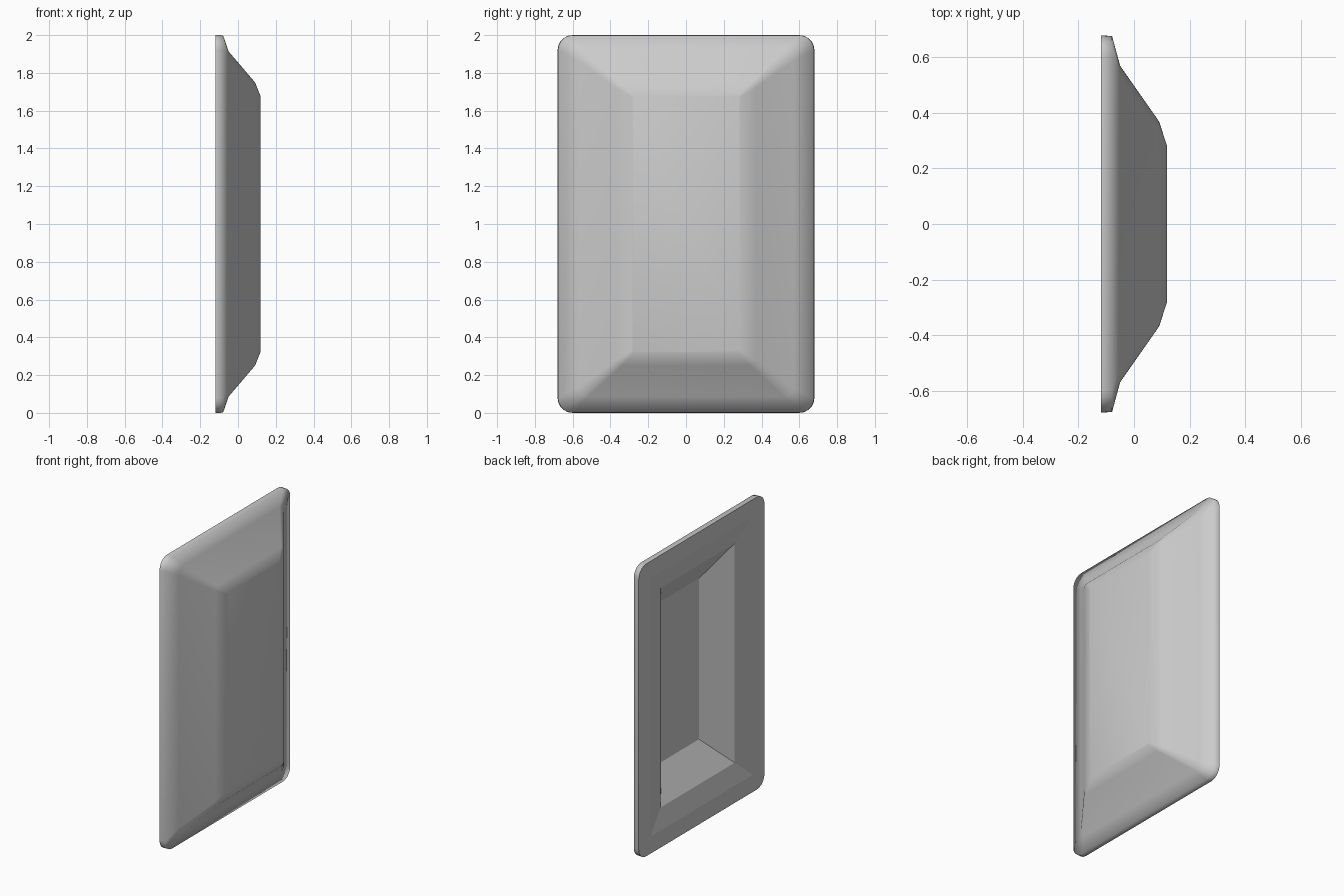
import bpy, bmesh, math

if "Cube" in bpy.data.objects:
    bpy.data.objects.remove(bpy.data.objects["Cube"])

SEG = 5  # segments per rounded corner


def ring(bm, x, hy, hz, r, cy=0.0):
    """Rounded rectangle of vertices in a plane of constant x, centred at y = cy, z = 1."""
    verts = []
    for k, (sy, sz) in enumerate([(1, 1), (-1, 1), (-1, -1), (1, -1)]):
        for i in range(SEG + 1):
            a = math.pi / 2 * (k + i / SEG)
            verts.append(bm.verts.new((x, cy + sy * (hy - r) + r * math.cos(a),
                                       1 + sz * (hz - r) + r * math.sin(a))))
    return verts


# Sections: (x, half width, half height, corner radius)
outer = [(0.118, 0.285, 0.68, 0.01), (0.09, 0.37, 0.75, 0.03),
         (-0.05, 0.57, 0.914, 0.05), (-0.079, 0.677, 0.999, 0.077),
         (-0.118, 0.68, 1.0, 0.08)]
inner = [(-0.118, 0.555, 0.883, 0), (-0.088, 0.40, 0.75, 0),
         (0.045, 0.205, 0.55, 0)]

bm = bmesh.new()
rings = [ring(bm, *s) for s in outer + inner]
bm.faces.new(rings[0]).smooth = True
for j, (a, b) in enumerate(zip(rings, rings[1:])):
    for i in range(len(a)):
        n = (i + 1) % len(a)
        f = bm.faces.new((a[i], b[i], b[n], a[n]))
        f.smooth = j < len(outer) - 1   # smooth outside, flat rim and recess
bm.faces.new(list(reversed(rings[-1])))
bmesh.ops.remove_doubles(bm, verts=bm.verts, dist=1e-5)
bmesh.ops.recalc_face_normals(bm, faces=bm.faces)

# Crisp edge round the back rim
for e in bm.edges:
    if any(not f.smooth for f in e.link_faces):
        e.smooth = False

mesh = bpy.data.meshes.new("tray_panel")
bm.to_mesh(mesh)
bm.free()
panel = bpy.data.objects.new("tray_panel", mesh)
bpy.context.collection.objects.link(panel)
